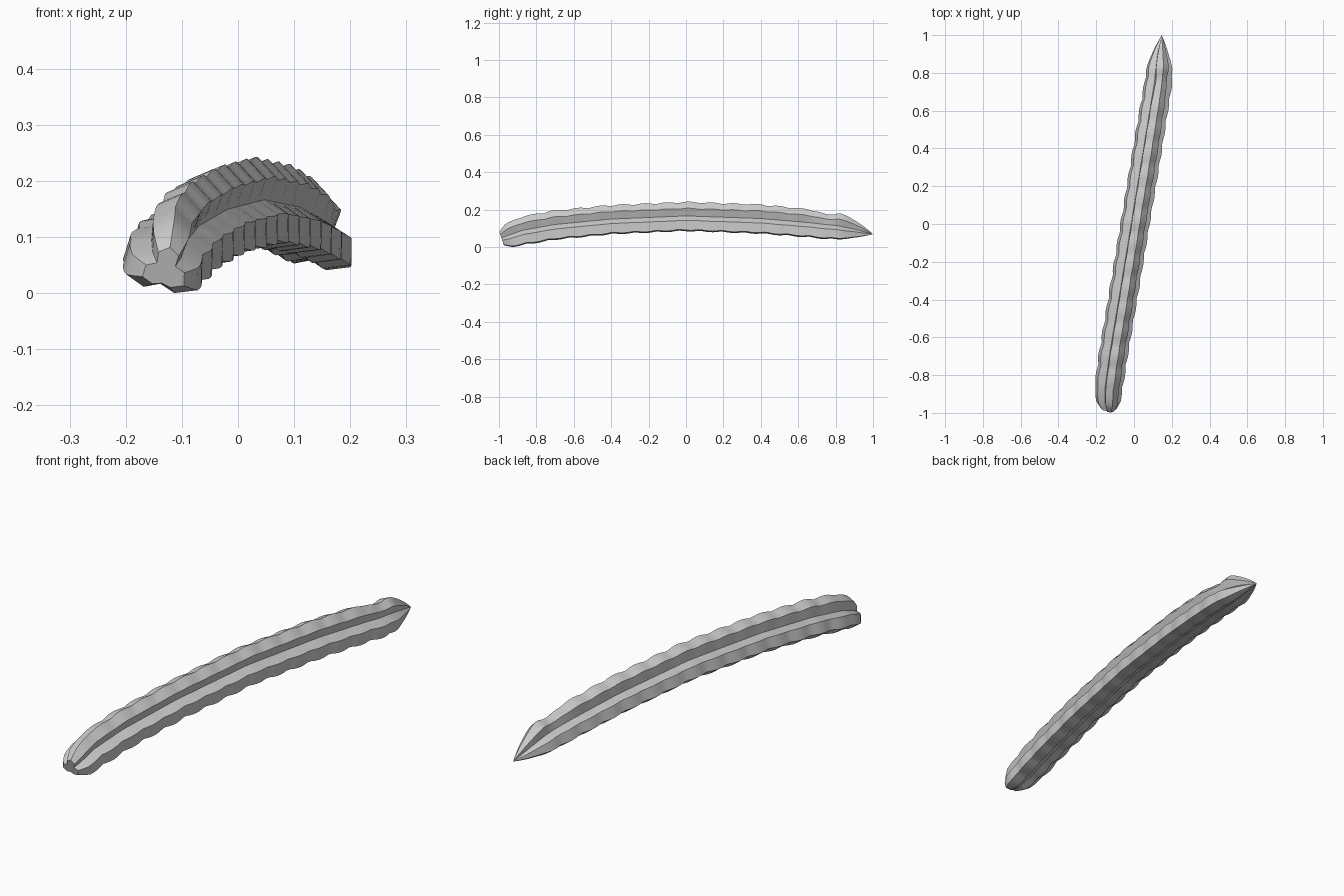
import bpy, bmesh, math
from mathutils import Vector

old = bpy.data.objects.get("Cube")
if old:
    bpy.data.objects.remove(old)

# Keys along the length: y, centre x, centre z, section scale, top lobe scale
KEYS = [(-.985, -.13, .045, .52, 1), (-.95, -.13, .056, .8, 1),
        (-.87, -.128, .082, .97, 1), (-.7, -.104, .112, 1, 1),
        (-.4, -.054, .141, 1, 1), (0, .012, .158, 1, 1),
        (.4, .078, .144, 1, 1), (.66, .12, .122, .97, .98),
        (.75, .135, .112, .95, .78), (.81, .139, .107, .92, 1),
        (.9, .142, .092, .62, 1.0), (1, .147, .072, .01, 1)]
TWIST = -12
RIB = .118


def sample(y):
    """Interpolate the length keys at y."""
    for a, b in zip(KEYS, KEYS[1:]):
        if y <= b[0] + 1e-6:
            t = (y - a[0]) / (b[0] - a[0])
            return [p + (q - p) * t for p, q in zip(a, b)]
    return list(KEYS[-1])


def section():
    """Three-lobed star: (angle, radius, is top lobe)."""
    pts = []
    for lobe, tip in ((90, .088), (210, .088), (330, .094)):
        top = lobe == 90
        groove = .05 if lobe == 210 else .037
        for offset, r in ((-32, .072), (0, tip), (32, .072), (60, groove)):
            pts.append((math.radians(lobe + offset + TWIST), r, top and offset < 60))
    return pts


def centre(y):
    k = sample(max(KEYS[0][0], min(1, y)))
    return Vector((k[1], k[0], k[2]))


# Horn body: ribbed sections swept along the arched centre line
bm = bmesh.new()
rings = []
steps = 100
start = KEYS[0][0]
for i in range(steps):
    y = start + (1 - start) * i / steps
    _, cx, cz, scale, top_scale = sample(y)
    tangent = centre(y + .08) - centre(y - .08)
    tilt = math.atan2(tangent.z, tangent.y)
    rib = .93 + .1 * abs(math.sin(math.pi * (y - start) / RIB))
    ring = []
    for angle, r, top in section():
        r *= scale * (rib if r > .06 else 1) * (top_scale if top else 1)
        up = r * math.sin(angle)
        ring.append(bm.verts.new((cx + r * math.cos(angle),
                                  y - up * math.sin(tilt),
                                  cz + up * math.cos(tilt))))
    rings.append(ring)
for a, b in zip(rings, rings[1:]):
    for j in range(len(a)):
        k = (j + 1) % len(a)
        bm.faces.new((a[j], a[k], b[k], b[j]))

# Flat base and pointed tip
bm.faces.new(rings[0])
point = bm.verts.new(centre(1))
last = rings[-1]
for j in range(len(last)):
    bm.faces.new((last[j], last[(j + 1) % len(last)], point))
bmesh.ops.recalc_face_normals(bm, faces=bm.faces)

# Stand on the ground
low = min(v.co.z for v in bm.verts)
bmesh.ops.translate(bm, verts=bm.verts, vec=(0, 0, -low))
mesh = bpy.data.meshes.new("ribbed_horn")
bm.to_mesh(mesh)
bm.free()
horn = bpy.data.objects.new("ribbed_horn", mesh)
bpy.context.collection.objects.link(horn)

# Pale grey material
mat = bpy.data.materials.new("pale_grey")
mat.use_nodes = True
mat.diffuse_color = (.6, .6, .6, 1)
mat.node_tree.nodes["Principled BSDF"].inputs["Base Color"].default_value = (.6, .6, .6, 1)
mesh.materials.append(mat)

bpy.context.view_layer.objects.active = horn
horn.select_set(True)
bpy.ops.object.shade_smooth_by_angle(angle=math.radians(30))
